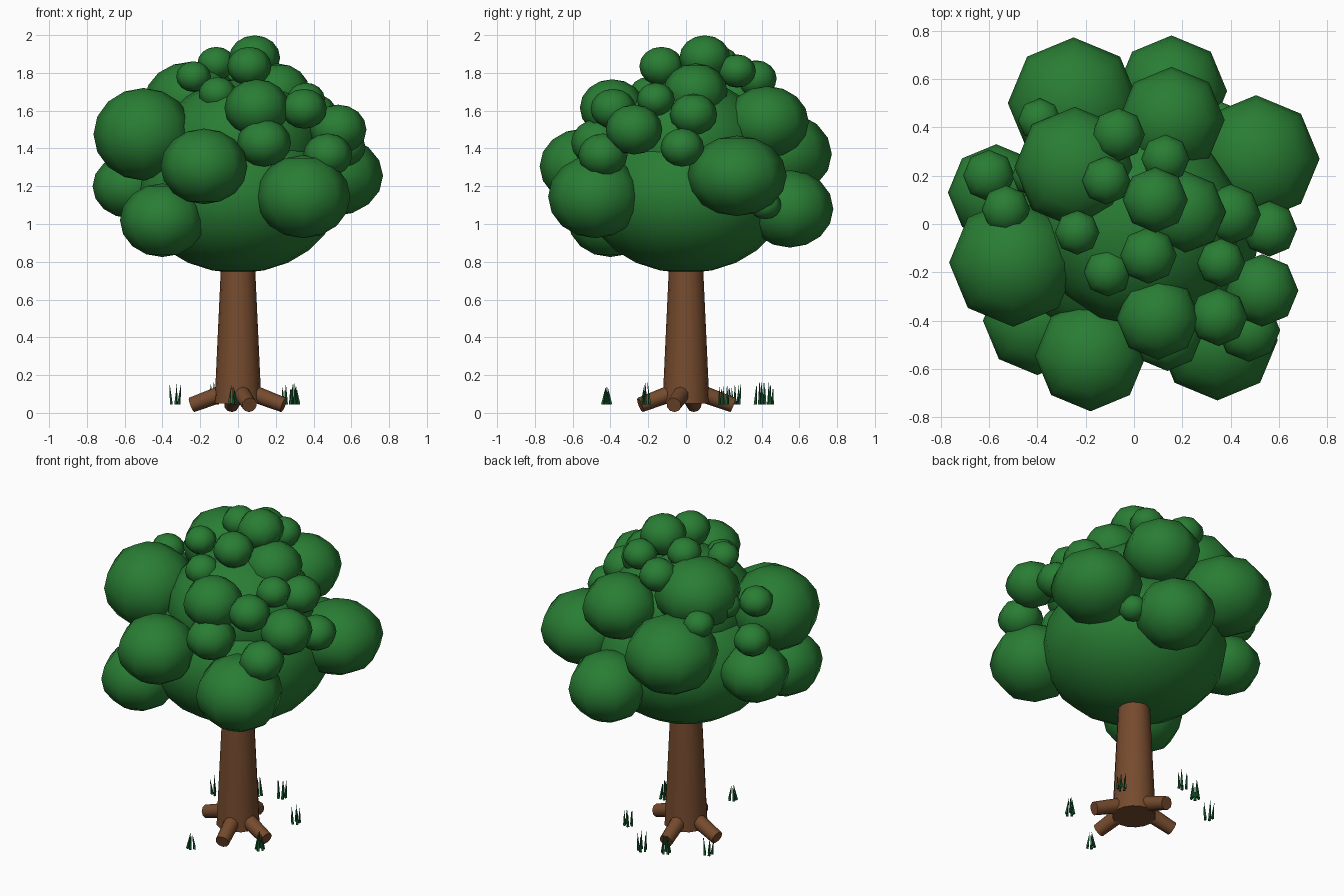
import bpy, bmesh, math, random
from mathutils import Vector, Matrix

random.seed(4)


def material(name, rgb):
    m = bpy.data.materials.new(name)
    m.diffuse_color = (*rgb, 1)
    return m


LEAF = material("leaf green", (0.022, 0.205, 0.034))
BARK = material("bark brown", (0.18, 0.07, 0.027))
GRASS = material("grass green", (0.010, 0.125, 0.035))


def finish(bm, name, mat, smooth=True):
    me = bpy.data.meshes.new(name)
    bm.to_mesh(me)
    bm.free()
    me.materials.append(mat)
    ob = bpy.data.objects.new(name, me)
    bpy.context.collection.objects.link(ob)
    if smooth:
        bpy.ops.object.select_all(action='DESELECT')
        ob.select_set(True)
        bpy.context.view_layer.objects.active = ob
        bpy.ops.object.shade_smooth_by_angle(angle=math.radians(55))
    return ob


def blob(name, x, y, z, r, rz, seg=8, rings=8):
    bm = bmesh.new()
    bmesh.ops.create_uvsphere(bm, u_segments=seg, v_segments=rings, radius=1)
    bmesh.ops.transform(bm, matrix=Matrix.Translation((x, y, z)) @ Matrix.Diagonal((r, r, rz, 1)), verts=bm.verts)
    return finish(bm, name, LEAF)


def rod(bm, a, b, r1, r2, seg):
    # tapered rod from point a to point b
    a, b = Vector(a), Vector(b)
    d = b - a
    mat = Matrix.Translation((a + b) / 2) @ d.to_track_quat('Z', 'Y').to_matrix().to_4x4()
    bmesh.ops.create_cone(bm, cap_ends=True, segments=seg, radius1=r1, radius2=r2, depth=d.length, matrix=mat)


# trunk
bm = bmesh.new()
rod(bm, (0, 0, 0.05), (0, 0, 1.0), 0.124, 0.08, 16)
finish(bm, "trunk", BARK)

# roots spreading from the trunk foot
for i, deg in enumerate((-76, -15, 98, 170)):
    c, s = math.cos(math.radians(deg)), math.sin(math.radians(deg))
    bm = bmesh.new()
    rod(bm, (0.05 * c, 0.05 * s, 0.115), (0.25 * c, 0.25 * s, 0.042), 0.046, 0.04, 10)
    finish(bm, f"root_{i + 1}", BARK)

# crown core
blob("crown_core", 0, 0, 1.15, 0.53, 0.41, 16, 12)
blob("crown_upper_core", 0.02, 0, 1.43, 0.42, 0.34, 16, 12)

# large leaf clumps: x, y, z, radius, vertical radius
large = [
    (-0.50, -0.16, 1.475, 0.265, 0.245),
    (-0.18, -0.545, 1.305, 0.23, 0.20),
    (-0.40, -0.40, 1.02, 0.225, 0.195),
    (0.345, -0.48, 1.145, 0.25, 0.22),
    (0.505, 0.27, 1.255, 0.263, 0.213),
    (0.155, 0.55, 1.08, 0.23, 0.205),
    (0.155, 0.43, 1.54, 0.22, 0.19),
    (-0.25, 0.50, 1.37, 0.272, 0.225),
    (-0.57, 0.13, 1.20, 0.20, 0.17),
    (-0.245, 0.235, 1.655, 0.25, 0.205),
]
for i, b in enumerate(large):
    blob(f"large_clump_{i + 1}", *b)

# small leaf clumps: x, y, z, radius
small = [
    (0.088, 0.10, 1.88, 0.135),
    (0.06, -0.13, 1.835, 0.117),
    (-0.115, 0.18, 1.85, 0.10),
    (0.13, 0.27, 1.81, 0.10),
    (-0.235, -0.035, 1.78, 0.092),
    (-0.108, -0.20, 1.69, 0.10),
    (0.36, -0.16, 1.66, 0.10),
    (0.40, 0.04, 1.58, 0.125),
    (0.21, 0.05, 1.70, 0.17),
    (0.10, -0.39, 1.615, 0.172),
    (0.35, -0.385, 1.61, 0.12),
    (0.53, -0.275, 1.50, 0.15),
    (0.475, -0.44, 1.365, 0.13),
    (0.138, -0.465, 1.43, 0.143),
    (0.56, -0.02, 1.405, 0.115),
    (-0.065, 0.37, 1.77, 0.11),
    (-0.39, 0.43, 1.57, 0.09),
    (-0.60, 0.20, 1.44, 0.107),
    (-0.53, 0.06, 1.61, 0.10),
    (-0.42, 0.20, 1.61, 0.085),
    (0.36, 0.42, 1.10, 0.085),
]
for i, (x, y, z, r) in enumerate(small):
    blob(f"small_clump_{i + 1}", x, y, z, r, r * 0.88)

# grass tufts: x, y, spread of the tips against the feet
tufts = [(-0.03, -0.42, 0.3), (0.30, -0.21, 0.4), (0.26, 0.20, 1.1),
         (0.0, 0.435, 1.2), (-0.13, 0.385, 0.6), (-0.335, 0.26, 1.5)]
for i, (x, y, spread) in enumerate(tufts):
    bm = bmesh.new()
    for k in range(5):
        a = math.radians(72 * k) + i
        r = 0.022
        c, s = math.cos(a), math.sin(a)
        h = random.uniform(0.13, 0.165)
        rod(bm, (x + r * c, y + r * s, 0.045), (x + r * spread * c, y + r * spread * s, h), 0.009, 0.0005, 4)
    finish(bm, f"grass_tuft_{i + 1}", GRASS, False)
